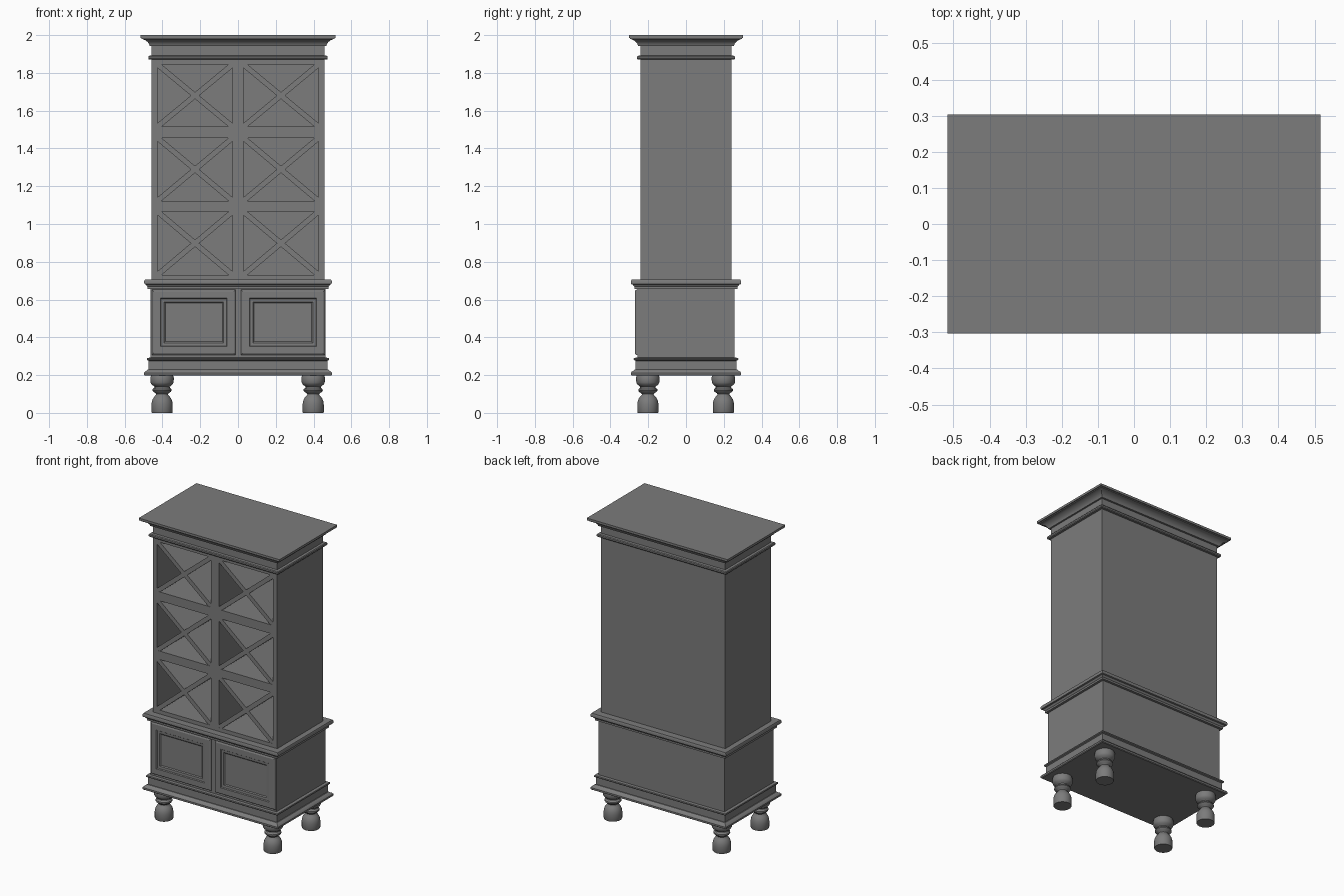
import bpy, bmesh, math

cube = bpy.data.objects.get("Cube")
if cube:
    bpy.data.objects.remove(cube, do_unlink=True)

# Single painted finish
GREY = (0.2, 0.2, 0.2, 1.0)
paint = bpy.data.materials.new("grey_paint")
paint.use_nodes = True
paint.diffuse_color = GREY
paint.node_tree.nodes["Principled BSDF"].inputs["Base Color"].default_value = GREY


def finish(name, bm, smooth=False):
    bmesh.ops.recalc_face_normals(bm, faces=bm.faces)
    mesh = bpy.data.meshes.new(name)
    bm.to_mesh(mesh)
    bm.free()
    mesh.materials.append(paint)
    obj = bpy.data.objects.new(name, mesh)
    bpy.context.collection.objects.link(obj)
    if smooth:
        bpy.ops.object.select_all(action='DESELECT')
        obj.select_set(True)
        bpy.context.view_layer.objects.active = obj
        bpy.ops.object.shade_smooth_by_angle(angle=math.radians(32))
    return obj


def loft(name, loops, smooth=False):
    """Skin a stack of equal-length closed loops and cap both ends."""
    bm = bmesh.new()
    rings = [[bm.verts.new(p) for p in loop] for loop in loops]
    n = len(rings[0])
    for low, high in zip(rings, rings[1:]):
        for i in range(n):
            j = (i + 1) % n
            bm.faces.new((low[i], low[j], high[j], high[i]))
    bm.faces.new(rings[0][::-1])
    bm.faces.new(rings[-1])
    return finish(name, bm, smooth)


def moulding(name, hx, hy, profile, smooth=True):
    """Rectangular moulding; profile holds (overhang, height) pairs."""
    loops = [[(sx * (hx + o), sy * (hy + o), z)
              for sx, sy in ((-1, -1), (1, -1), (1, 1), (-1, 1))] for o, z in profile]
    return loft(name, loops, smooth)


# Lower cabinet, plinth and waist
LOW_X, LOW_Y = 0.462, 0.257
moulding("lower_cabinet", LOW_X, LOW_Y, [(0, 0.28), (0, 0.67)], False)
moulding("plinth", LOW_X, LOW_Y, [
    (0.030, 0.197), (0.035, 0.201), (0.035, 0.212), (0.030, 0.219), (0.020, 0.224),
    (0.015, 0.230), (0.011, 0.231), (0.011, 0.276), (0.019, 0.280), (0.021, 0.285),
    (0.019, 0.291), (0.0, 0.293)])
moulding("waist_moulding", LOW_X, LOW_Y, [
    (0.0, 0.656), (0.016, 0.656), (0.016, 0.668), (0.021, 0.672), (0.025, 0.679),
    (0.034, 0.682), (0.035, 0.697), (0.031, 0.705)])

# Upper cabinet: front grid with six deep cells
UP_X, UP_Y, CELL_BACK = 0.457, 0.241, 0.215
XS = (-UP_X, -0.427, -0.028, 0.028, 0.427, UP_X)
ZS = (0.70, 0.73, 1.066, 1.122, 1.456, 1.515, 1.845, 1.96)
bm = bmesh.new()
grid = [[bm.verts.new((x, -UP_Y, z)) for x in XS] for z in ZS]
cells = []
for r in range(len(ZS) - 1):
    for c in range(len(XS) - 1):
        face = bm.faces.new((grid[r][c], grid[r][c + 1], grid[r + 1][c + 1], grid[r + 1][c]))
        if r % 2 and c % 2:
            cells.append(face)
rim = [e for e in bm.edges if e.is_boundary]
shell = bmesh.ops.extrude_edge_only(bm, edges=rim)["geom"]
back_verts = [g for g in shell if isinstance(g, bmesh.types.BMVert)]
back_edges = [g for g in shell if isinstance(g, bmesh.types.BMEdge)]
bmesh.ops.translate(bm, verts=back_verts, vec=(0, 2 * UP_Y, 0))
bmesh.ops.edgeloop_fill(bm, edges=back_edges)
for cell in cells:
    corners = list(cell.verts)
    deep = [bm.verts.new((v.co.x, CELL_BACK, v.co.z)) for v in corners]
    bm.faces.remove(cell)
    for i in range(4):
        j = (i + 1) % 4
        bm.faces.new((corners[i], corners[j], deep[j], deep[i]))
    bm.faces.new(deep)
bmesh.ops.dissolve_limit(bm, angle_limit=0.01, verts=bm.verts, edges=bm.edges)
finish("upper_cabinet", bm)


# Crossed boards running the depth of each cell
def crossed_boards(name, x0, x1, z0, z1, a=0.022):
    b = a * (z1 - z0) / (x1 - x0)
    cx, cz = (x0 + x1) / 2, (z0 + z1) / 2
    outline = [(x0, z0), (x0 + a, z0), (cx, cz - b), (x1 - a, z0),
               (x1, z0), (x1, z0 + b), (cx + a, cz), (x1, z1 - b),
               (x1, z1), (x1 - a, z1), (cx, cz + b), (x0 + a, z1),
               (x0, z1), (x0, z1 - b), (cx - a, cz), (x0, z0 + b)]
    loft(name, [[(x, y, z) for x, z in outline] for y in (-UP_Y + 0.001, CELL_BACK)])


for r, row in ((1, "lower"), (3, "middle"), (5, "upper")):
    for c, side in ((1, "right"), (3, "left")):
        crossed_boards(f"{row}_{side}_crossed_boards", XS[c], XS[c + 1], ZS[r], ZS[r + 1])

# Frieze bead and crown
moulding("frieze_bead", UP_X, UP_Y, [
    (0.0, 1.870), (0.014, 1.870), (0.018, 1.875), (0.018, 1.885), (0.014, 1.890), (0.0, 1.893)])
moulding("crown", UP_X, UP_Y + 0.002, [
    (0.0, 1.943), (0.011, 1.943), (0.014, 1.953), (0.021, 1.963), (0.032, 1.972),
    (0.047, 1.979), (0.053, 1.980), (0.053, 1.985), (0.060, 1.985), (0.060, 2.0)])

# Cupboard doors: rounded frame around a sunken panel; (inset, front y)
DOOR = [(0.0, -0.250), (0.0, -0.263), (0.003, -0.268), (0.009, -0.271), (0.044, -0.271),
        (0.048, -0.265), (0.064, -0.264), (0.070, -0.2585)]
for side, x0, x1 in (("right", -0.455, -0.013), ("left", 0.016, 0.460)):
    z0, z1 = 0.307, 0.652
    loft(f"{side}_door", [[(x0 + i, y, z0 + i), (x1 - i, y, z0 + i),
                           (x1 - i, y, z1 - i), (x0 + i, y, z1 - i)] for i, y in DOOR])

# Turned feet; (radius, height)
TURNING = [(0.054, 0.0), (0.056, 0.004), (0.056, 0.045), (0.054, 0.060), (0.049, 0.074),
           (0.041, 0.086), (0.033, 0.094), (0.031, 0.099), (0.036, 0.105), (0.046, 0.111),
           (0.051, 0.118), (0.050, 0.126), (0.042, 0.132), (0.040, 0.138), (0.047, 0.144),
           (0.056, 0.151), (0.061, 0.161), (0.062, 0.175), (0.062, 0.188), (0.058, 0.199)]
SIDES = 32
for end, y in (("front", -0.202), ("back", 0.198)):
    for side, x in (("right", -0.402), ("left", 0.398)):
        loft(f"{end}_{side}_foot",
             [[(x + r * math.cos(2 * math.pi * k / SIDES),
                y + r * math.sin(2 * math.pi * k / SIDES), z) for k in range(SIDES)]
              for r, z in TURNING], True)
